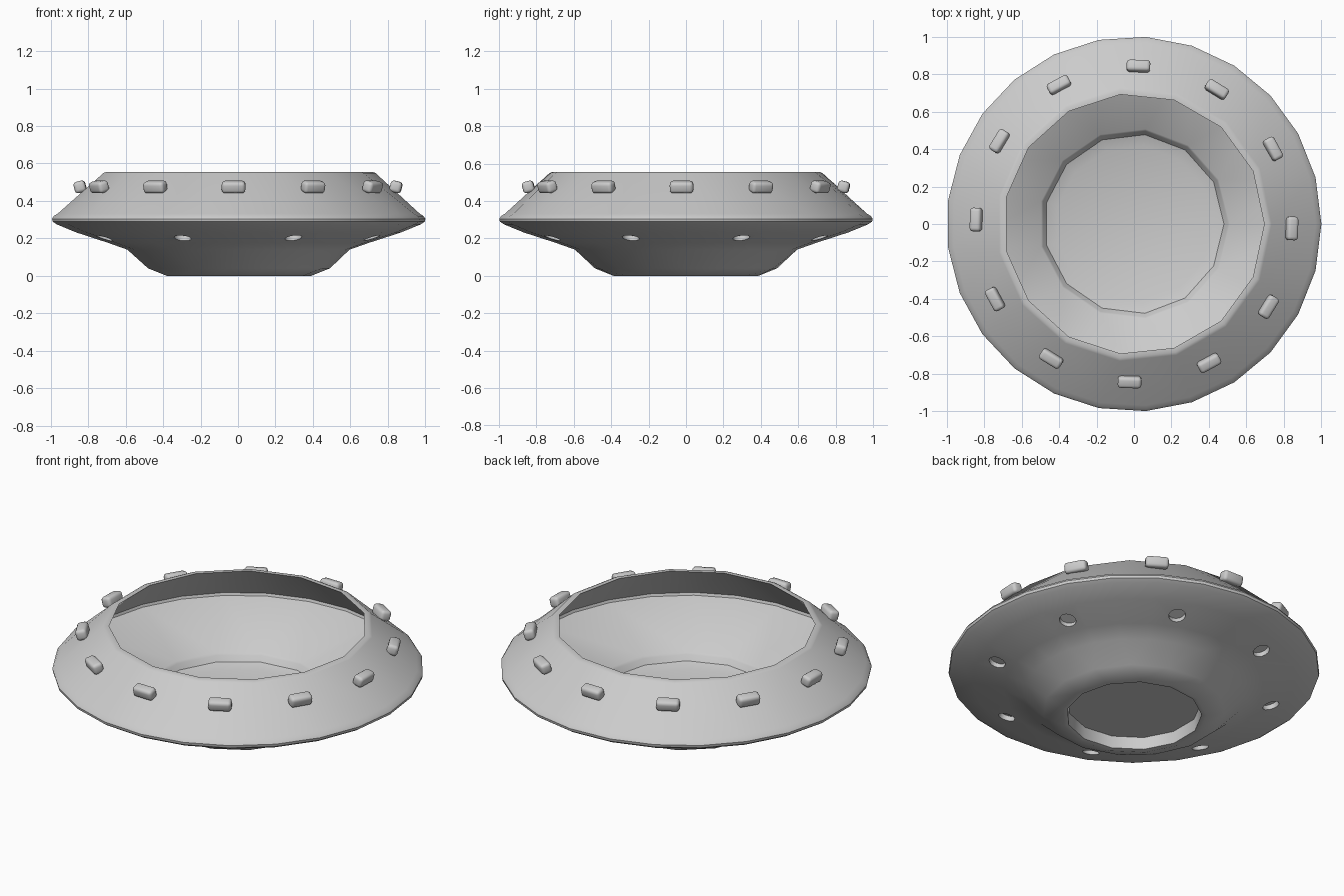
import bpy, bmesh, math
from mathutils import Matrix

if "Cube" in bpy.data.objects:
    bpy.data.objects.remove(bpy.data.objects["Cube"])

grey = bpy.data.materials.new("light grey metal")
grey.diffuse_color = (0.6, 0.6, 0.6, 1)
grey.use_nodes = True
grey.node_tree.nodes["Principled BSDF"].inputs["Base Color"].default_value = grey.diffuse_color


def finish(name, bm, angle=35):
    bmesh.ops.recalc_face_normals(bm, faces=bm.faces[:])
    me = bpy.data.meshes.new(name)
    bm.to_mesh(me)
    bm.free()
    me.materials.append(grey)
    ob = bpy.data.objects.new(name, me)
    bpy.context.collection.objects.link(ob)
    return ob


def smooth(ob, angle=35):
    bpy.ops.object.select_all(action='DESELECT')
    bpy.context.view_layer.objects.active = ob
    ob.select_set(True)
    bpy.ops.object.shade_smooth_by_angle(angle=math.radians(angle))


def ring(bm, r, z, n):
    return [bm.verts.new((r * math.cos(2 * math.pi * i / n),
                          r * math.sin(2 * math.pi * i / n), z)) for i in range(n)]


def bridge(bm, a, b):
    """Join two rings, whose side counts may differ."""
    na, nb = len(a), len(b)
    if na == nb:
        for i in range(na):
            bm.faces.new((a[i], a[(i + 1) % na], b[(i + 1) % na], b[i]))
        return
    i = j = 0
    while i < na or j < nb:
        if j == nb or (i < na and (i + 1) / na <= (j + 1) / nb):
            bm.faces.new((a[i % na], a[(i + 1) % na], b[j % nb]))
            i += 1
        else:
            bm.faces.new((a[i % na], b[(j + 1) % nb], b[j % nb]))
            j += 1


# Hull: one closed shell, from the recessed underside out over the rim and into the bowl
profile = [  # radius, height, sides
    (0.36, 0.075, 13), (0.365, 0.005, 13), (0.39, 0.0, 13), (0.49, 0.04, 15),
    (0.595, 0.14, 25), (0.70, 0.177, 25), (0.87, 0.232, 25), (0.975, 0.275, 25),
    (0.997, 0.29, 25), (1.0, 0.305, 25), (0.99, 0.32, 25), (0.97, 0.332, 25),
    (0.735, 0.548, 15), (0.72, 0.555, 15), (0.695, 0.555, 15),
    (0.935, 0.315, 25), (0.93, 0.30, 25), (0.51, 0.162, 13), (0.50, 0.15, 13),
    (0.48, 0.12, 13), (0.42, 0.10, 13),
]
bm = bmesh.new()
rings = [ring(bm, *p) for p in profile]
for a, b in zip(rings, rings[1:]):
    bridge(bm, a, b)
bm.faces.new(rings[0])
bm.faces.new(rings[-1])
hull = finish("hull", bm)

# Eight round recesses under the rim
bm = bmesh.new()
for k in range(8):
    m = (Matrix.Rotation(math.radians(22.5 + 45 * k), 4, 'Z')
         @ Matrix.Translation((0.78, 0, 0.18)) @ Matrix.Rotation(math.radians(-18), 4, 'Y'))
    bmesh.ops.create_cone(bm, cap_ends=True, segments=14, radius1=0.046,
                          radius2=0.046, depth=0.10, matrix=m)
cutter = finish("recess_cutter", bm)
cutter.hide_render = True
cut = hull.modifiers.new("recesses", 'BOOLEAN')
cut.operation = 'DIFFERENCE'
cut.solver = 'EXACT'
cut.object = cutter
bpy.context.view_layer.objects.active = hull
bpy.ops.object.modifier_apply(modifier=cut.name)
bpy.data.objects.remove(cutter)
smooth(hull)

# Twelve rounded lamps around the upper slope
for k in range(12):
    bm = bmesh.new()
    bmesh.ops.create_cube(bm, size=1, matrix=Matrix.Diagonal((0.062, 0.126, 0.062, 1)))
    bmesh.ops.bevel(bm, geom=bm.edges[:], offset=0.018, segments=3,
                    profile=0.5, affect='EDGES')
    bm.transform(Matrix.Rotation(math.radians(-1.6 + 30 * k), 4, 'Z')
                 @ Matrix.Translation((0.843, 0, 0.475))
                 @ Matrix.Rotation(math.radians(15), 4, 'Y'))
    smooth(finish("lamp_%02d" % (k + 1), bm), 45)
